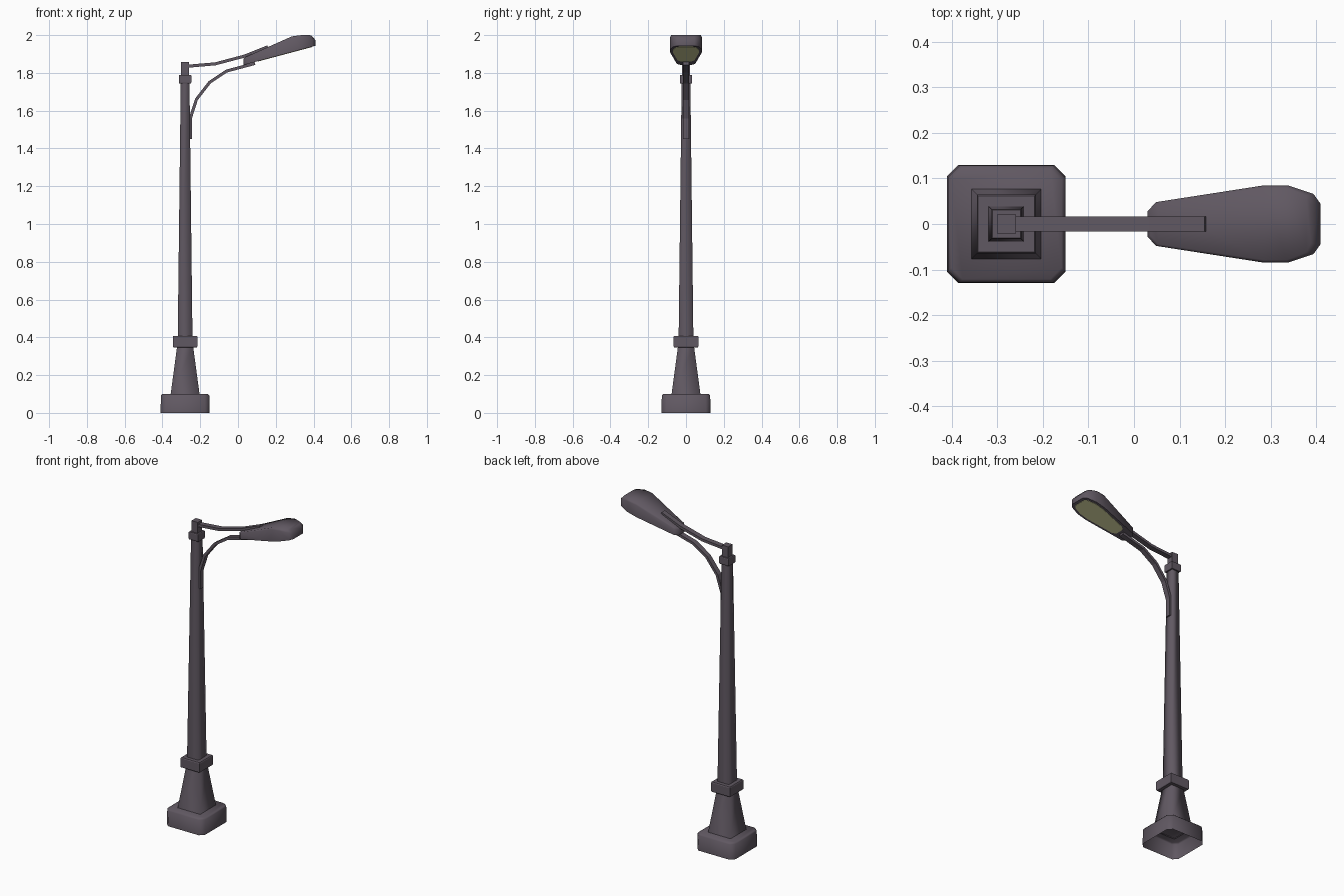
import bpy, bmesh, math
from mathutils import Vector

if "Cube" in bpy.data.objects:
    bpy.data.objects.remove(bpy.data.objects["Cube"])

PX = -0.28  # pole axis


def material(name, rgb):
    m = bpy.data.materials.new(name)
    m.diffuse_color = (*rgb, 1)
    m.use_nodes = True
    m.node_tree.nodes["Principled BSDF"].inputs["Base Color"].default_value = m.diffuse_color
    return m


METAL = material("plum grey metal", (0.118, 0.098, 0.122))
GLASS = material("olive glass", (0.68, 0.68, 0.36))


def finish(name, bm, mat=METAL, smooth=None):
    bmesh.ops.recalc_face_normals(bm, faces=bm.faces)
    me = bpy.data.meshes.new(name)
    bm.to_mesh(me)
    bm.free()
    ob = bpy.data.objects.new(name, me)
    bpy.context.collection.objects.link(ob)
    me.materials.append(mat)
    if smooth:
        bpy.context.view_layer.objects.active = ob
        ob.select_set(True)
        bpy.ops.object.shade_smooth_by_angle(angle=math.radians(smooth))
        ob.select_set(False)


def loft(bm, rings, bottom=True, top=True, across=False):
    """Skin rings of points; cap the ends, optionally with strips across mirrored rings."""
    vs = [[bm.verts.new(p) for p in r] for r in rings]
    n = len(vs[0])
    for a, b in zip(vs, vs[1:]):
        for i in range(n):
            j = (i + 1) % n
            bm.faces.new((a[i], a[j], b[j], b[i]))
    for ring, wanted in ((vs[0], bottom), (vs[-1], top)):
        if wanted and across:
            for i in range(n // 2 - 1):
                bm.faces.new((ring[i], ring[i + 1], ring[n - 2 - i], ring[n - 1 - i]))
        elif wanted:
            bm.faces.new(ring)


def square(h, z, c=0):
    """Square ring around the pole axis with corners chamfered by c."""
    pts = []
    for sx, sy in ((1, 1), (-1, 1), (-1, -1), (1, -1)):
        if c:
            pair = [(sx * h, sy * (h - c)), (sx * (h - c), sy * h)]
            pts += pair if sx * sy > 0 else pair[::-1]
        else:
            pts.append((sx * h, sy * h))
    return [(PX + x, y, z) for x, y in pts]


def post(name, sections, c=0, smooth=None, bottom=True, top=True):
    bm = bmesh.new()
    loft(bm, [square(h, z, c) for h, z in sections], bottom, top)
    finish(name, bm, smooth=smooth)


# Square tapered pole, bottom to top (the base is hollow underneath)
post("base", [(0.13, 0), (0.128, 0.092), (0.121, 0.1)], c=0.025, smooth=60, bottom=False)
post("plinth", [(0.077, 0.095), (0.042, 0.355)], smooth=100, bottom=False, top=False)
post("lower_collar", [(0.062, 0.347), (0.065, 0.352), (0.065, 0.403), (0.062, 0.408)])
post("shaft", [(0.039, 0.4), (0.023, 1.76)], smooth=100, bottom=False, top=False)
post("upper_collar", [(0.031, 1.744), (0.033, 1.75), (0.033, 1.786), (0.031, 1.79)])
post("cap", [(0.021, 1.785), (0.021, 1.857)])


# Flat bars swept along a path in the xz plane
def bar(name, path, t=0.016, w=0.016):
    pts = [Vector((x, 0, z)) for x, z in path]
    rings = []
    for i, p in enumerate(pts):
        d = (pts[min(i + 1, len(pts) - 1)] - pts[max(i - 1, 0)]).normalized()
        n = Vector((-d.z, 0, d.x)) * t / 2
        y = Vector((0, w, 0))
        rings.append([p + n + y, p - n + y, p - n - y, p + n - y])
    bm = bmesh.new()
    loft(bm, rings)
    finish(name, bm)


bar("upper_arm", [(-0.27, 1.835), (-0.12, 1.848), (0.035, 1.889), (0.158, 1.938)])
bar("lower_arm", [(-0.252, 1.45), (-0.252, 1.56), (-0.22, 1.66),
                  (-0.15, 1.75), (-0.06, 1.81), (0.09, 1.85)])


# Lamp head: mirrored outline between a tilted underside and a rising top
def underside(x):
    return 1.842 + 0.267 * (x - 0.03)


def mirrored(half):
    return half + [(x, -y, *r) for x, y, *r in reversed(half)]


outline = mirrored([(0.03, 0.028, 1.876), (0.048, 0.048, 1.885), (0.28, 0.084, 1.982),
                    (0.34, 0.084, 1.99), (0.394, 0.066, 1.985), (0.409, 0.045, 1.975)])
crown = mirrored([(0.036, 0.026, 1.883), (0.053, 0.044, 1.89), (0.285, 0.079, 1.993),
                  (0.335, 0.079, 2.0), (0.378, 0.062, 2.0), (0.388, 0.042, 1.998)])
bm = bmesh.new()
loft(bm, [[(x, y, underside(x)) for x, y, z in outline], outline, crown], across=True)
finish("lamp_head", bm, smooth=60)

# Glass plate let into the underside
lens = mirrored([(0.105, 0.028), (0.125, 0.044), (0.28, 0.069),
                 (0.332, 0.069), (0.38, 0.054), (0.393, 0.038)])
bm = bmesh.new()
loft(bm, [[(x, y, underside(x) + dz) for x, y in lens] for dz in (0.003, -0.002)])
finish("lamp_glass", bm, GLASS)
